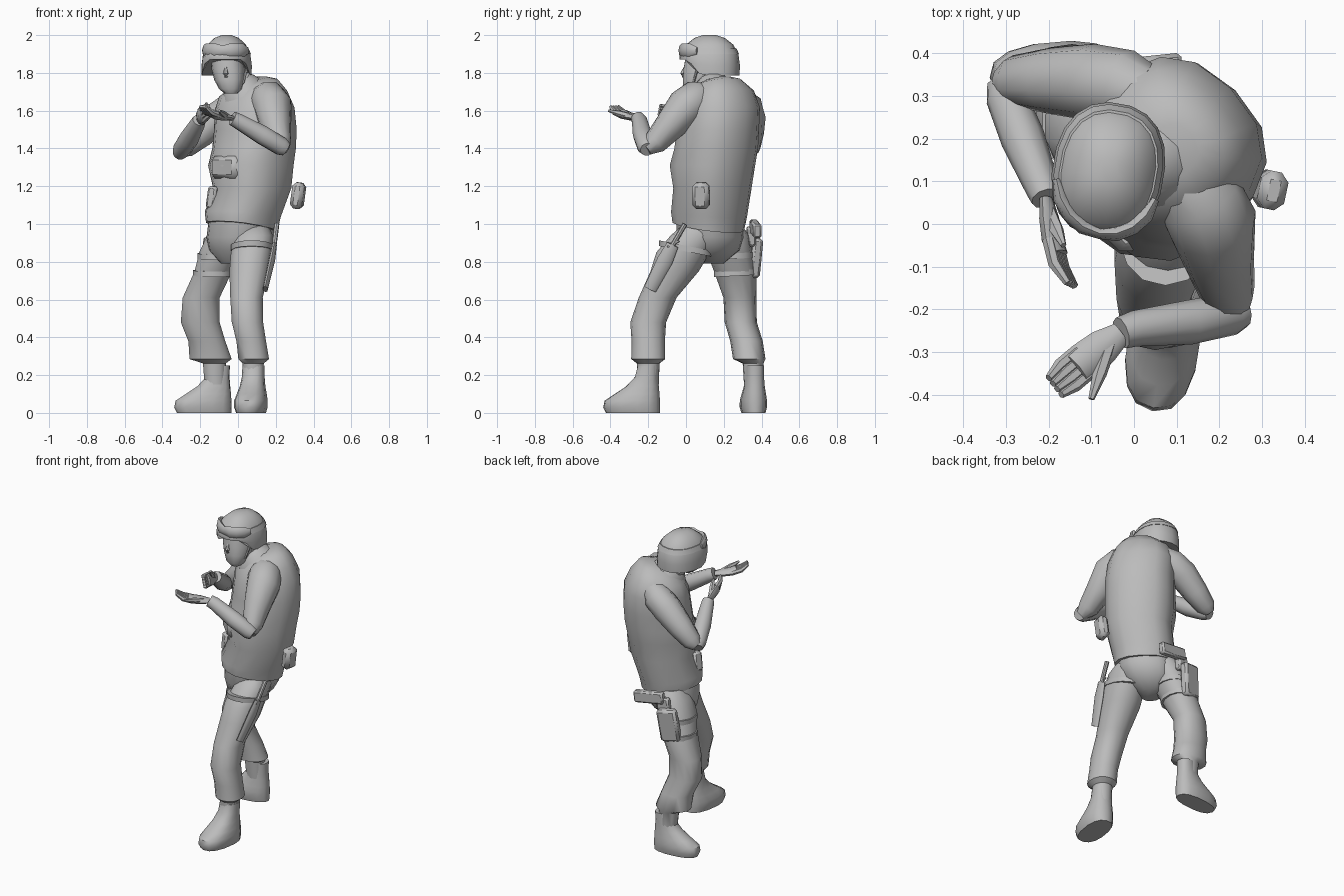
import bpy, bmesh, math
from mathutils import Vector, Matrix, Euler

cube = bpy.data.objects.get("Cube")
if cube:
    bpy.data.objects.remove(cube, do_unlink=True)

grey = bpy.data.materials.new("plain_grey")
grey.use_nodes = True
grey.diffuse_color = (0.5, 0.5, 0.5, 1)
grey.node_tree.nodes["Principled BSDF"].inputs["Base Color"].default_value = (0.5, 0.5, 0.5, 1)
parts = []


def finish(name, bm):
    bmesh.ops.recalc_face_normals(bm, faces=bm.faces)
    me = bpy.data.meshes.new(name)
    bm.to_mesh(me)
    bm.free()
    me.materials.append(grey)
    ob = bpy.data.objects.new(name, me)
    bpy.context.scene.collection.objects.link(ob)
    parts.append(ob)
    return ob


def ring(x, y, z, rx, ry, yaw=0, p=2.0, pitch=0, n=14):
    """Horizontal superellipse; pitch raises its back edge."""
    out = []
    turn = Matrix.Rotation(math.radians(yaw), 3, 'Z')
    for i in range(n):
        a = math.tau * (i + 0.5) / n
        c, s = math.cos(a), math.sin(a)
        lx = rx * math.copysign(abs(c) ** (2 / p), c)
        ly = ry * math.copysign(abs(s) ** (2 / p), s)
        out.append(turn @ Vector((lx, ly, pitch * ly)) + Vector((x, y, z)))
    return out


def loft(name, rings):
    bm = bmesh.new()
    rows = [[bm.verts.new(v) for v in r] for r in rings]
    n = len(rows[0])
    for a, b in zip(rows, rows[1:]):
        for i in range(n):
            j = (i + 1) % n
            bm.faces.new((a[i], a[j], b[j], b[i]))
    bm.faces.new(rows[0])
    bm.faces.new(rows[-1])
    return finish(name, bm)


def limb(name, pts, flat=1.0, ref=(0, 0, 1), n=10):
    """Tube through (x, y, z, radius) points, flattened along ref."""
    pos = [Vector(p[:3]) for p in pts]
    rings = []
    for i, c in enumerate(pos):
        t = (pos[min(i + 1, len(pos) - 1)] - pos[max(i - 1, 0)]).normalized()
        b = t.cross(Vector(ref)).normalized()
        u = b.cross(t)
        r = pts[i][3]
        rings.append([c + b * math.cos(math.tau * k / n) * r + u * math.sin(math.tau * k / n) * r * flat
                      for k in range(n)])
    return loft(name, rings)


def box(name, c, size, rot=(0, 0, 0), bevel=0.012):
    bm = bmesh.new()
    m = Matrix.LocRotScale(Vector(c), Euler([math.radians(a) for a in rot]), Vector(size))
    bmesh.ops.create_cube(bm, size=1, matrix=m)
    bmesh.ops.bevel(bm, geom=bm.edges[:], offset=bevel, segments=1, affect='EDGES')
    return finish(name, bm)


# Vest and pelvis, turned toward the model's right
def body(name, rows):
    loft(name, [ring(x, y, z, rx, ry, -45, 2.4, k) for x, y, z, rx, ry, k in rows])


body("vest", [
    (.02, .118, .985, .178, .182, -.17), (.025, .122, 1.05, .19, .192, -.1), (.075, .14, 1.19, .2, .193, 0),
    (.068, .14, 1.31, .212, .218, 0), (.085, .16, 1.4, .212, .208, 0), (.092, .168, 1.5, .21, .205, 0),
    (.088, .18, 1.61, .205, .195, .05), (.08, .18, 1.69, .18, .16, .15), (.09, .17, 1.75, .12, .11, .2),
    (.09, .17, 1.77, .06, .06, .2)])
body("pelvis", [
    (.02, .12, 1.03, .165, .165, 0), (.01, .13, .93, .17, .165, 0),
    (-.005, .135, .86, .145, .14, 0), (-.02, .13, .79, .06, .07, 0)])
box("chest_pouches", (-.065, .01, 1.3), (.19, .06, .12), (0, 0, -45), .022)
box("radio_pouch", (-.135, .08, 1.14), (.05, .06, .12), (0, 8, -20))
box("hip_pouch", (.318, .08, 1.15), (.065, .09, .14), (0, 8, -12), .02)
limb("collar", [(.03, .145, 1.7, .12), (.01, .135, 1.745, .092), (0, .13, 1.76, .072)], n=12)
limb("neck", [(.04, .16, 1.68, .08), (-.02, .125, 1.76, .068), (-.04, .11, 1.83, .065)])

# Head, nose and chin straps
loft("head", [ring(x, y, z, rx, ry, -10, 2.4) for x, y, z, rx, ry in [
    (-.037, .03, 1.69, .032, .032), (-.04, .045, 1.715, .06, .063), (-.045, .07, 1.765, .08, .088),
    (-.05, .085, 1.82, .088, .1), (-.06, .1, 1.9, .085, .1)]])
limb("nose", [(-.064, -.005, 1.83, .008), (-.065, -.018, 1.795, .014), (-.063, -.012, 1.778, .011)], n=6)
for side, x in (("left", .045), ("right", -.13)):
    limb(side + "_chin_strap", [(x, .06, 1.82, .007), (x * .8 - .008, .04, 1.75, .007),
                                (-.038, .01, 1.695, .007)], n=6)

# Helmet with a rim that rises over the brow
shell = []
for z, rx, ry, lift in [(1.785, .13, .158, .085), (1.84, .131, .16, .045), (1.9, .123, .152, .01),
                        (1.95, .1, .125, 0), (1.985, .063, .08, 0), (2.0, .025, .035, 0)]:
    r = ring(-.06, .125, z, rx, ry, -10, 2.3, 0, 20)
    for v in r:
        v.z += lift * min(1, max(0, (.08 - v.y) / .07))
    shell.append(r)
loft("helmet", shell)
loft("goggle_strap", [ring(-.06, .125, z, rx, ry, -10, 2.3, 0, 20)
                      for z, rx, ry in [(1.9, .126, .155), (1.93, .114, .142)]])
arc = []
for i in range(9):
    a = math.radians(-15 - 150 * i / 8 - 10)
    bridge = .72 if i == 4 else 1
    taper = .5 if i in (0, 8) else bridge
    arc.append((-.06 + .122 * math.cos(a), .118 + .142 * math.sin(a), 1.918, .018 * taper))
limb("goggles", arc, 2.1, n=8)

# Arms
limb("left_upper_arm", [(.12, .11, 1.68, .07), (.155, .06, 1.665, .1), (.185, 0, 1.62, .104),
                        (.2, -.085, 1.52, .083), (.22, -.165, 1.43, .064), (.235, -.21, 1.395, .035)])
limb("left_forearm", [(.255, -.205, 1.395, .038), (.23, -.21, 1.41, .05), (.13, -.23, 1.47, .052),
                      (0, -.245, 1.545, .042), (-.03, -.255, 1.56, .038)])
limb("right_upper_arm", [(.03, .3, 1.65, .07), (-.02, .32, 1.62, .088), (-.1, .332, 1.565, .09),
                         (-.2, .335, 1.475, .077), (-.28, .335, 1.405, .06), (-.31, .33, 1.38, .035)])
limb("right_forearm", [(-.312, .33, 1.37, .035), (-.3, .3, 1.39, .048), (-.26, .2, 1.45, .052),
                       (-.212, .08, 1.535, .04), (-.205, .06, 1.55, .036)])


# Hands: flat palm, four curled fingers and a thumb
def hand(side, wrist, knuckle, tip, palm, thumb):
    w, k, t, up = map(Vector, (wrist, knuckle, tip, palm))
    across = (k - w).cross(up).normalized()
    mid = w.lerp(k, .5)
    limb(side + "_palm", [(*w, .027), (*mid, .042), (*k, .045), (*k.lerp(t, .3), .04)], .5, palm, 8)
    for i in range(4):
        off = across * (i - 1.5) * .02
        bend = k.lerp(t, .55) - up.normalized() * .01 + off
        limb(f"{side}_finger_{i + 1}", [(*(k + off), .015), (*bend, .015), (*(t + off * .8), .009)], 1, palm, 6)
    a, b = w.lerp(k, .3), Vector(thumb)
    limb(side + "_thumb", [(*a, .018), (*a.lerp(b, .55), .017), (*b, .007)], 1, palm, 6)


hand("left", (-.03, -.255, 1.56), (-.115, -.32, 1.575), (-.185, -.38, 1.622), (.2, .1, 1), (-.1, -.41, 1.6))
hand("right", (-.205, .06, 1.55), (-.19, -.04, 1.575), (-.147, -.142, 1.605), (1, .2, .35), (-.165, -.05, 1.64))

# Trouser legs, from hip down to the cuff and into the boot
legs = {
    "left": [(.08, .08, 1.0, .08, .09), (.085, .045, .94, .102, .125), (.07, -.015, .85, .11, .142),
             (.06, -.06, .75, .108, .128), (.045, -.15, .61, .088, .1), (.05, -.2, .48, .085, .095),
             (.07, -.2, .38, .08, .088), (.083, -.2, .285, .083, .09), (.08, -.2, .262, .058, .06),
             (.08, -.2, .15, .052, .056)],
    "right": [(-.04, .2, 1.0, .08, .09), (-.06, .215, .94, .105, .12), (-.1, .23, .85, .108, .12),
              (-.13, .26, .75, .102, .112), (-.195, .285, .61, .1, .087), (-.2, .29, .48, .105, .085),
              (-.165, .32, .38, .1, .086), (-.145, .335, .285, .114, .086), (-.125, .355, .262, .062, .055),
              (-.12, .36, .15, .058, .053)]}
for side, rows in legs.items():
    loft(side + "_leg", [ring(*r, 0, 2.2) for r in rows])


# Thigh straps follow the leg's own section
def strap(name, side, z, pitch, height=.03):
    rows = legs[side]
    for a, b in zip(rows, rows[1:]):
        if a[2] >= z >= b[2]:
            f = (a[2] - z) / (a[2] - b[2])
            x, y, _, rx, ry = [p + (q - p) * f for p, q in zip(a, b)]
            loft(name, [ring(x, y, z + h, rx + .004, ry + .004, 0, 2.2, pitch)
                        for h in (-height / 2, height / 2)])
            return


strap("left_thigh_strap", "left", .87, -.2)
strap("right_upper_strap", "right", .83, .05)
strap("right_lower_strap", "right", .74, .05)


# Boots
def boot(side, heel, toe, width):
    d = Vector(toe).normalized()
    yaw = math.degrees(math.atan2(d.x, -d.y))
    rows = []
    for z, back, half, w in [(0, 0, .145, .88), (.03, 0, .152, 1), (.065, 0, .148, 1), (.1, .002, .12, .9),
                             (.14, .006, .088, .78), (.19, .01, .062, .7), (.25, .008, .055, .68)]:
        c = Vector(heel) + d * (half + back)
        rows.append(ring(c.x, c.y, z, width * w, half, yaw, 2.4))
    loft(side + "_boot", rows)


boot("left", (.092, -.138), (-.16, -1), .085)
boot("right", (-.035, .37), (-1, -.09), .07)

# Sheathed knife on the left thigh
limb("knife_handle", [(.205, -.005, 1.0, .014), (.192, -.07, .89, .013)], 1, (1, 0, 0), 8)
box("knife_guard", (.193, -.068, .895), (.02, .07, .014), (27, 0, 0), .003)
limb("knife_sheath", [(.193, -.07, .89, .032), (.18, -.11, .81, .042), (.145, -.19, .655, .034)],
     .4, (1, 0, 0), 8)

# Holster and pistol on the right thigh
box("holster", (-.13, .363, .825), (.125, .055, .21), (-4, 8, 12), .014)
box("pistol_grip", (.01, .368, .975), (.2, .045, .075), (0, 8, 6), .01)
box("holster_hanger", (-.08, .345, .935), (.08, .045, .1), (0, 6, 8), .01)

# Shading
bpy.ops.object.select_all(action='DESELECT')
for ob in parts:
    ob.select_set(True)
bpy.context.view_layer.objects.active = parts[0]
bpy.ops.object.shade_smooth_by_angle(angle=math.radians(42))
